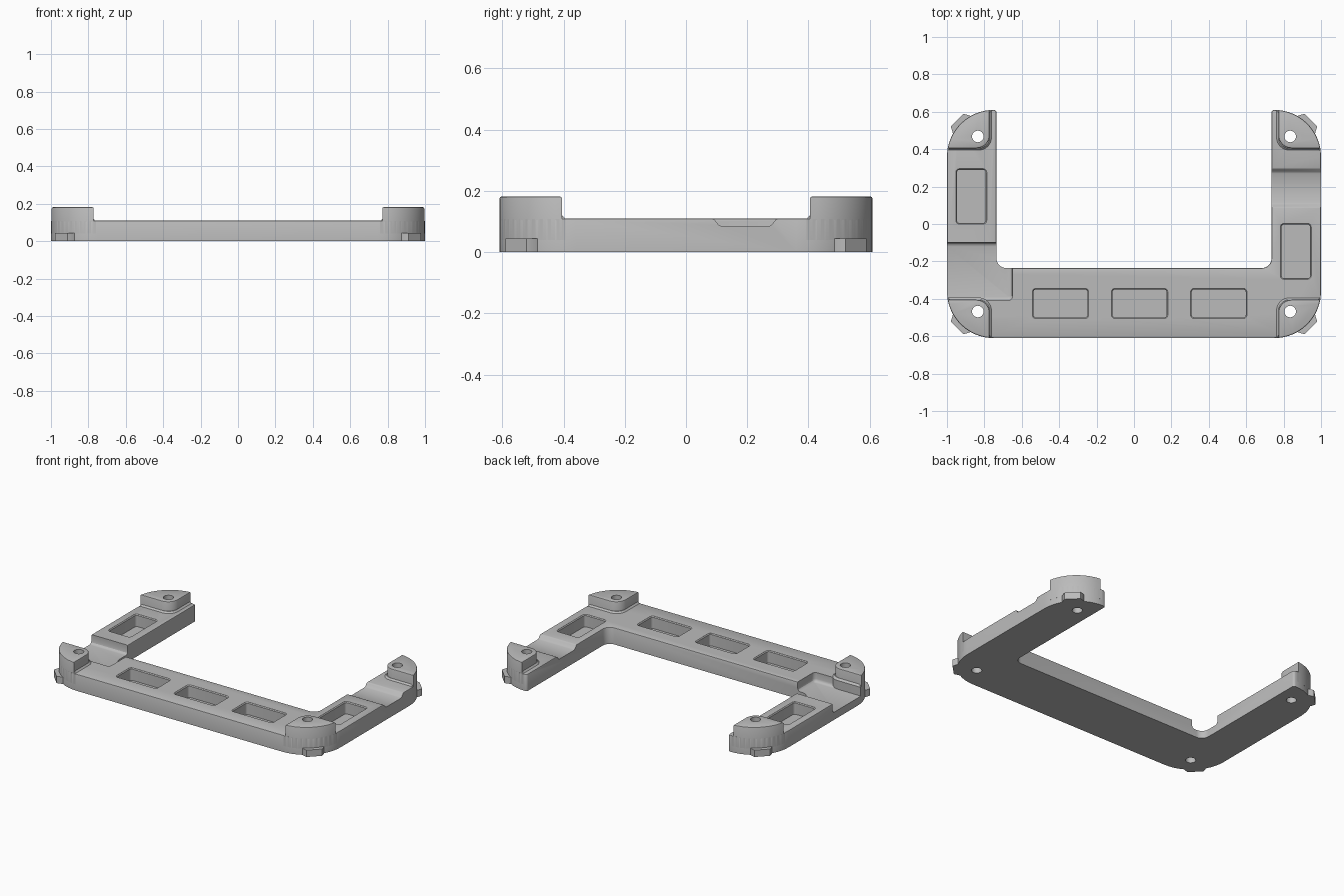
import bpy, bmesh
from math import sin, cos, radians, asin, acos, degrees
from mathutils import Matrix, Vector

cube = bpy.data.objects.get("Cube")
if cube:
    bpy.data.objects.remove(cube, do_unlink=True)

grey = bpy.data.materials.new("mid grey")
grey.use_nodes = True
grey.diffuse_color = (0.5, 0.5, 0.5, 1)
grey.node_tree.nodes["Principled BSDF"].inputs["Base Color"].default_value = (0.5, 0.5, 0.5, 1)


def arc(cx, cy, r, a0, a1, n=12):
    angles = [radians(a0 + (a1 - a0) * i / n) for i in range(n + 1)]
    return [(cx + r * cos(a), cy + r * sin(a)) for a in angles]


def rounded_rect(x0, x1, y0, y1, r):
    return (arc(x0 + r, y0 + r, r, 180, 270, 4) + arc(x1 - r, y0 + r, r, 270, 360, 4)
            + arc(x1 - r, y1 - r, r, 0, 90, 4) + arc(x0 + r, y1 - r, r, 90, 180, 4))


def prism(name, outline, z0, z1, bevel=0, bevel_z=None, matrix=None, segments=3):
    """Extrude an outline and round the rim at height bevel_z."""
    pts = []
    for p in outline:
        if not pts or (Vector(p) - Vector(pts[-1])).length > 1e-4:
            pts.append(p)
    bm = bmesh.new()
    base = bm.faces.new([bm.verts.new((x, y, z0)) for x, y in pts])
    ext = bmesh.ops.extrude_face_region(bm, geom=[base], use_keep_orig=True)
    top = [v for v in ext["geom"] if isinstance(v, bmesh.types.BMVert)]
    bmesh.ops.translate(bm, verts=top, vec=(0, 0, z1 - z0))
    bmesh.ops.recalc_face_normals(bm, faces=bm.faces)
    if bevel:
        rim = [e for e in bm.edges if all(abs(v.co.z - bevel_z) < 1e-5 for v in e.verts)]
        bmesh.ops.bevel(bm, geom=rim, offset=bevel, segments=segments, profile=0.5, affect='EDGES')
    if matrix:
        bm.transform(matrix)
    bmesh.ops.recalc_face_normals(bm, faces=bm.faces)
    mesh = bpy.data.meshes.new(name)
    bm.to_mesh(mesh)
    bm.free()
    mesh.materials.append(grey)
    ob = bpy.data.objects.new(name, mesh)
    bpy.context.collection.objects.link(ob)
    return ob


def activate(ob):
    bpy.ops.object.select_all(action='DESELECT')
    ob.select_set(True)
    bpy.context.view_layer.objects.active = ob


def cut(ob, cutters):
    activate(ob)
    for c in cutters:
        mod = ob.modifiers.new("cut", 'BOOLEAN')
        mod.operation = 'DIFFERENCE'
        mod.solver = 'EXACT'
        mod.object = c
        bpy.ops.object.modifier_apply(modifier=mod.name)


# U-shaped base
CX, CY, R = 0.75, 0.36, 0.25
outline = (arc(-CX, -CY, R, 180, 270) + arc(CX, -CY, R, 270, 360) + arc(CX, CY, R, 0, 90)
           + arc(0.75, 0.595, 0.015, 90, 180, 4)
           + arc(0.685, -0.185, 0.05, 0, -90, 8) + arc(-0.685, -0.185, 0.05, -90, -180, 8)
           + arc(-0.75, 0.595, 0.015, 0, 90, 4) + arc(-CX, CY, R, 90, 179.9))
base = prism("base_frame", outline, 0, 0.11, 0.006, 0.11, segments=2)

cutters = []

# Pockets with a softened rim
pockets = [(x, x + 0.29, -0.5, -0.35) for x in (-0.538, -0.115, 0.308)]
pockets += [(-0.947, -0.793, 0.005, 0.29), (0.788, 0.942, -0.29, -0.003)]
for x0, x1, y0, y1 in pockets:
    cutters.append(prism("pocket_cutter", rounded_rect(x0, x1, y0, y1, 0.015), 0.03, 0.15))
    g = 0.006
    cutters.append(prism("rim_cutter", rounded_rect(x0 - g, x1 + g, y0 - g, y1 + g, 0.02),
                         0.104, 0.15, 0.0055, 0.104, segments=1))

# Shallow channel across the left arm, an S-shaped profile swept along x
channel = [(0.08, 0.15), (0.085, 0.11), (0.093, 0.106), (0.107, 0.089), (0.116, 0.084),
           (0.27, 0.084), (0.279, 0.089), (0.293, 0.106), (0.301, 0.11), (0.305, 0.15)]
to_x = Matrix(((0, 0, 1, 0), (1, 0, 0, 0), (0, 1, 0, 0), (0, 0, 0, 1)))
cutters.append(prism("channel_cutter", channel, 0.6, 1.1, matrix=to_x))

# Deep recess at the front right inner corner
recess = [(-1.1, -0.41)] + arc(-0.675, -0.385, 0.025, 270, 360, 6) + [(-0.65, -0.1), (-1.1, -0.1)]
cutters.append(prism("recess_cutter", recess, 0.05, 0.15, 0.02, 0.05))
step = [(-0.12, 0.15), (-0.12, 0.09), (-0.1, 0.098), (-0.093, 0.106), (-0.085, 0.11), (-0.085, 0.15)]
cutters.append(prism("step_cutter", step, -1.1, -0.7, matrix=to_x))

# Screw holes
holes = [prism("hole_cutter", arc(0.835 * sx, 0.468 * sy, 0.031, 0, 345, 23), -0.1, 0.3)
         for sx in (-1, 1) for sy in (-1, 1)]
cut(base, cutters + holes)


def post_outline(ix, iy):
    """Quarter-round post: outer arc plus a rounded inner corner."""
    a0, a1 = degrees(asin((iy - CY) / R)), degrees(acos((ix - CX) / R))
    return arc(CX, CY, R, a0, a1) + arc(ix + 0.07, iy + 0.07, 0.07, 180, 270, 8)


# Corner posts, flared feet and outer clip tabs
parts = [base]
tab = [(0.2, -0.065), (0.245, -0.065), (0.276, -0.048),
       (0.276, 0.048), (0.245, 0.065), (0.2, 0.065)]
for sx, xn in ((-1, "right"), (1, "left")):
    for sy, yn in ((-1, "front"), (1, "back")):
        flip = Matrix.Diagonal((sx, sy, 1, 1))
        post = prism(f"{yn}_{xn}_post", post_outline(0.772, 0.405), 0.04, 0.182, 0.007, 0.182,
                     flip, segments=2)
        foot = prism(f"{yn}_{xn}_post_foot", post_outline(0.76, 0.393), 0.04, 0.12, 0.012, 0.12,
                     flip, segments=1)
        for ob in (post, foot):
            cut(ob, holes)
        turn = flip @ Matrix.Translation((CX, CY, 0)) @ Matrix.Rotation(radians(45), 4, 'Z')
        clip = prism(f"{yn}_{xn}_tab", tab, 0, 0.045, matrix=turn)
        parts += [post, foot, clip]

for c in cutters + holes:
    bpy.data.objects.remove(c, do_unlink=True)

for ob in parts:
    activate(ob)
    bpy.ops.object.shade_smooth_by_angle(angle=radians(30))
